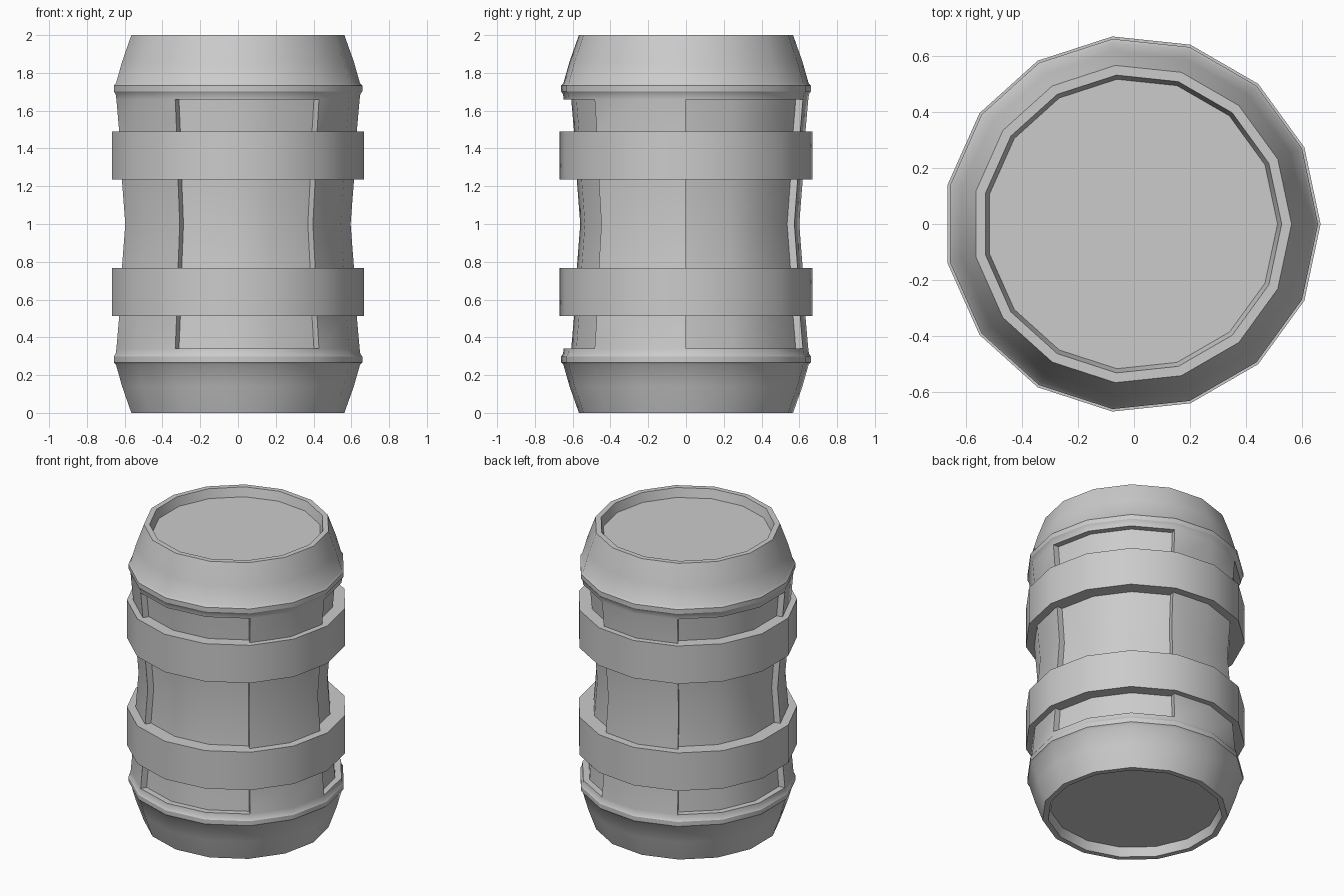
import bpy, bmesh, math

if "Cube" in bpy.data.objects:
    bpy.data.objects.remove(bpy.data.objects["Cube"])

SIDES = 15
CX = -0.007          # shifts the odd-sided outline so its bounds are centred
STEP = 2 * math.pi / SIDES
DEPTH = 0.04         # depth of the sunken panels


def point(r, z, i):
    a = STEP * i
    return (CX + r * math.cos(a), r * math.sin(a), z)


def finish(bm, name):
    bmesh.ops.remove_doubles(bm, verts=bm.verts, dist=0.0005)
    bmesh.ops.recalc_face_normals(bm, faces=bm.faces)
    mesh = bpy.data.meshes.new(name)
    bm.to_mesh(mesh)
    bm.free()
    ob = bpy.data.objects.new(name, mesh)
    bpy.context.collection.objects.link(ob)
    bpy.ops.object.select_all(action='DESELECT')
    ob.select_set(True)
    bpy.context.view_layer.objects.active = ob
    bpy.ops.object.shade_smooth_by_angle(angle=math.radians(28))
    return ob


def quad(bm, pts):
    bm.faces.new([bm.verts.new(p) for p in pts])


def column(bm, path, i):
    for (r0, z0), (r1, z1) in zip(path, path[1:]):
        quad(bm, [point(r0, z0, i), point(r0, z0, i + 1),
                  point(r1, z1, i + 1), point(r1, z1, i)])


def mirrored(path):
    return [(r, 2 - z) for r, z in reversed(path)]


# Barrel profile: end rim with raised ring, then waisted wall
rim = [(0.52, 0.06), (0.535, 0.0), (0.57, 0.0), (0.62, 0.14), (0.653, 0.255),
       (0.665, 0.268), (0.665, 0.298), (0.655, 0.313), (0.651, 0.34)]
low = [(0.651, 0.34), (0.636, 0.51), (0.621, 0.77)]
wall = low + [(0.603, 1.0)] + mirrored(low)
sunk = [(r - DEPTH, z) for r, z in wall]

# Barrel body: every five sides hold a three-side sunken panel and a two-side stave
bm = bmesh.new()
for i in range(SIDES):
    column(bm, rim + (sunk if i % 5 < 3 else wall[1:-1]) + mirrored(rim), i)
    if i % 5 in (0, 3):
        for (r0, z0), (r1, z1) in zip(wall, wall[1:]):
            quad(bm, [point(r0, z0, i), point(r1, z1, i),
                      point(r1 - DEPTH, z1, i), point(r0 - DEPTH, z0, i)])
# Sunken end lids
for z in (0.06, 1.94):
    bm.faces.new([bm.verts.new(point(0.52, z, i)) for i in range(SIDES)])
finish(bm, "barrel_body")

# Two wide hoops
for name, z0, z1 in (("lower_hoop", 0.512, 0.768), ("upper_hoop", 1.235, 1.49)):
    bm = bmesh.new()
    loop = [(0.575, z0), (0.674, z0), (0.674, z1), (0.575, z1), (0.575, z0)]
    for i in range(SIDES):
        column(bm, loop, i)
    finish(bm, name)
